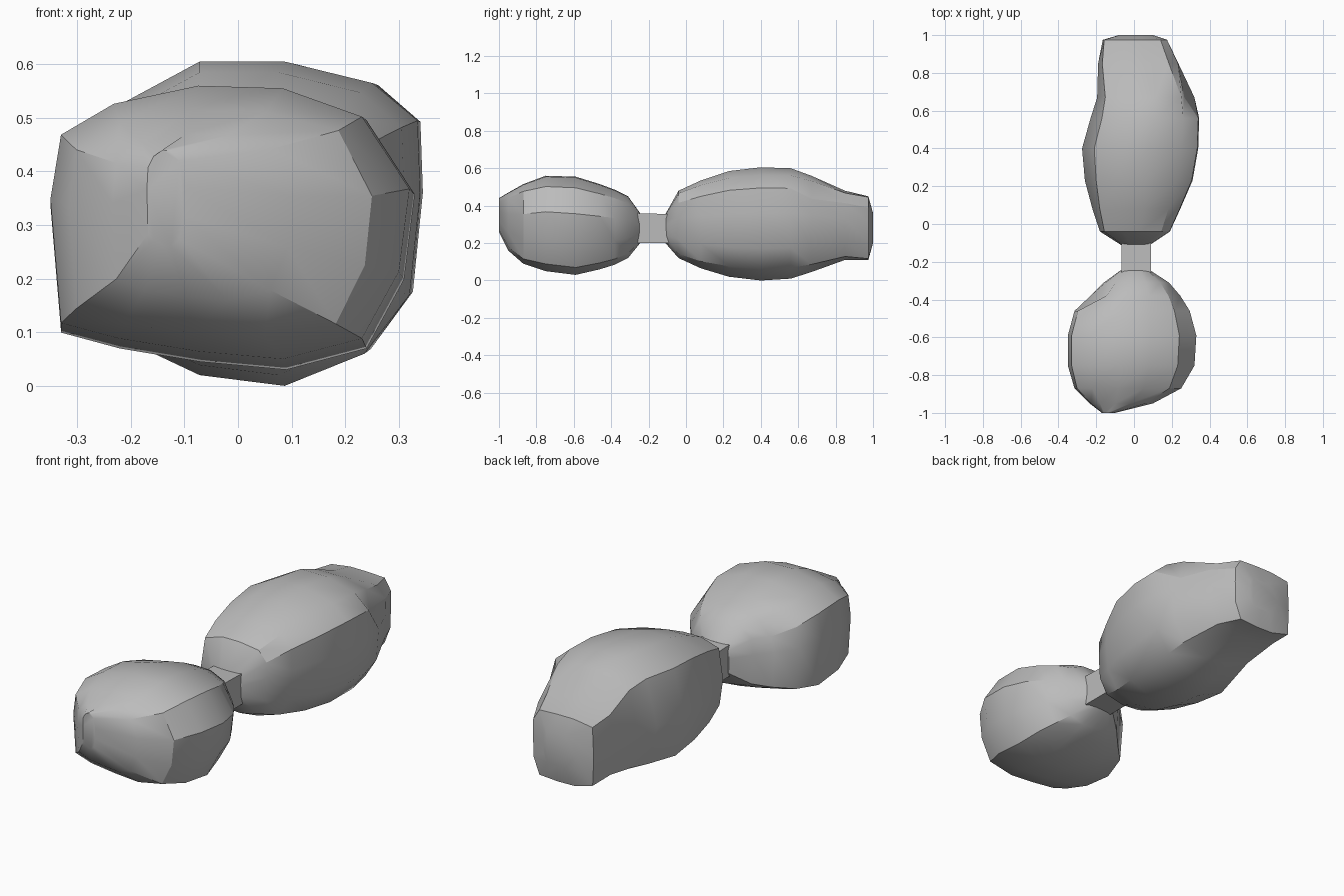
import bpy, bmesh, math
from mathutils import Vector

cube = bpy.data.objects.get("Cube")
if cube:
    bpy.data.objects.remove(cube, do_unlink=True)

grey = bpy.data.materials.new("plain_grey")
grey.use_nodes = True
GREY = (0.5, 0.5, 0.5, 1)
grey.diffuse_color = GREY
grey.node_tree.nodes["Principled BSDF"].inputs["Base Color"].default_value = GREY


def unit(points):
    """Scale an outline to the 0..1 square."""
    xs, zs = zip(*points)
    return [((x - min(xs)) / (max(xs) - min(xs)), (z - min(zs)) / (max(zs) - min(zs)))
            for x, z in points]


def loft(name, outline, stations, angle=32):
    """Skin an outline through stations of y, left x, right x, bottom z, top z, boxiness."""
    bm = bmesh.new()
    rings = []
    for y, x0, x1, z0, z1, boxy in stations:
        ring = []
        for u, v in outline:
            # push the outline towards a square for boxy stations
            du, dv = u - 0.5, v - 0.5
            grow = 0.5 / max(abs(du), abs(dv))
            u, v = (0.5 + d * (1 + (grow - 1) * boxy) for d in (du, dv))
            ring.append(bm.verts.new((x0 + u * (x1 - x0), y, z0 + v * (z1 - z0))))
        rings.append(ring)
    n = len(outline)
    for a, b in zip(rings, rings[1:]):
        for i in range(n):
            j = (i + 1) % n
            bm.faces.new((a[i], a[j], b[j], b[i]))
    bm.faces.new(rings[0])
    bm.faces.new(rings[-1])
    bmesh.ops.recalc_face_normals(bm, faces=bm.faces)
    mesh = bpy.data.meshes.new(name)
    bm.to_mesh(mesh)
    bm.free()
    mesh.materials.append(grey)
    obj = bpy.data.objects.new(name, mesh)
    bpy.context.collection.objects.link(obj)
    bpy.ops.object.select_all(action="DESELECT")
    obj.select_set(True)
    bpy.context.view_layer.objects.active = obj
    bpy.ops.object.shade_smooth_by_angle(angle=math.radians(angle))
    return obj


def dent(obj, spot, move):
    """Pull the vertex nearest to a spot to make a crease."""
    vert = min(obj.data.vertices, key=lambda v: (v.co - Vector(spot)).length)
    vert.co += Vector(move)


# Front lobe: flat on its right side, nose off centre
front_outline = unit([(-.33, .465), (-.23, .525), (-.07, .56), (.09, .555), (.24, .5),
                      (.33, .36), (.31, .2), (.24, .07), (.09, .03), (-.07, .045),
                      (-.22, .07), (-.33, .1), (-.35, .34)])
front_lobe = loft("front_lobe", front_outline, [
    (-1.0, -.17, -.1, .26, .44, 0),
    (-.95, -.235, .1, .16, .47, .2),
    (-.87, -.315, .25, .09, .515, .2),
    (-.75, -.35, .32, .05, .56, 0),
    (-.59, -.35, .33, .03, .555, 0),
    (-.46, -.315, .295, .06, .515, 0),
    (-.38, -.23, .245, .085, .485, 0),
    (-.31, -.16, .185, .12, .45, 0),
    (-.245, -.07, .085, .2, .36, .5)])
dent(front_lobe, (-.2, -.38, .44), (.03, -.03, -.04))

# Rear lobe: rounded in the middle, squared off at the tail
rear_outline = unit([(-.21, .53), (-.07, .605), (.09, .605), (.255, .565), (.34, .495),
                     (.345, .36), (.325, .17), (.24, .06), (.09, 0), (-.07, .02),
                     (-.22, .09), (-.275, .3)])
rear_lobe = loft("rear_lobe", rear_outline, [
    (-.11, -.07, .085, .2, .355, .5),
    (-.04, -.18, .19, .12, .48, .4),
    (.08, -.22, .245, .065, .535, .2),
    (.23, -.26, .31, .02, .585, 0),
    (.4, -.275, .34, 0, .605, 0),
    (.56, -.23, .345, .01, .6, 0),
    (.67, -.195, .32, .045, .56, .2),
    (.85, -.19, .235, .11, .48, .5),
    (.975, -.165, .175, .11, .45, .8),
    (1.0, -.08, .1, .2, .36, .8)])
dent(rear_lobe, (.33, .67, .45), (-.05, 0, -.03))

# Square neck between the lobes
loft("neck", [(0, 0), (0, 1), (1, 1), (1, 0)], [
    (-.27, -.065, .09, .2, .36, 0),
    (-.09, -.065, .09, .2, .355, 0)])
